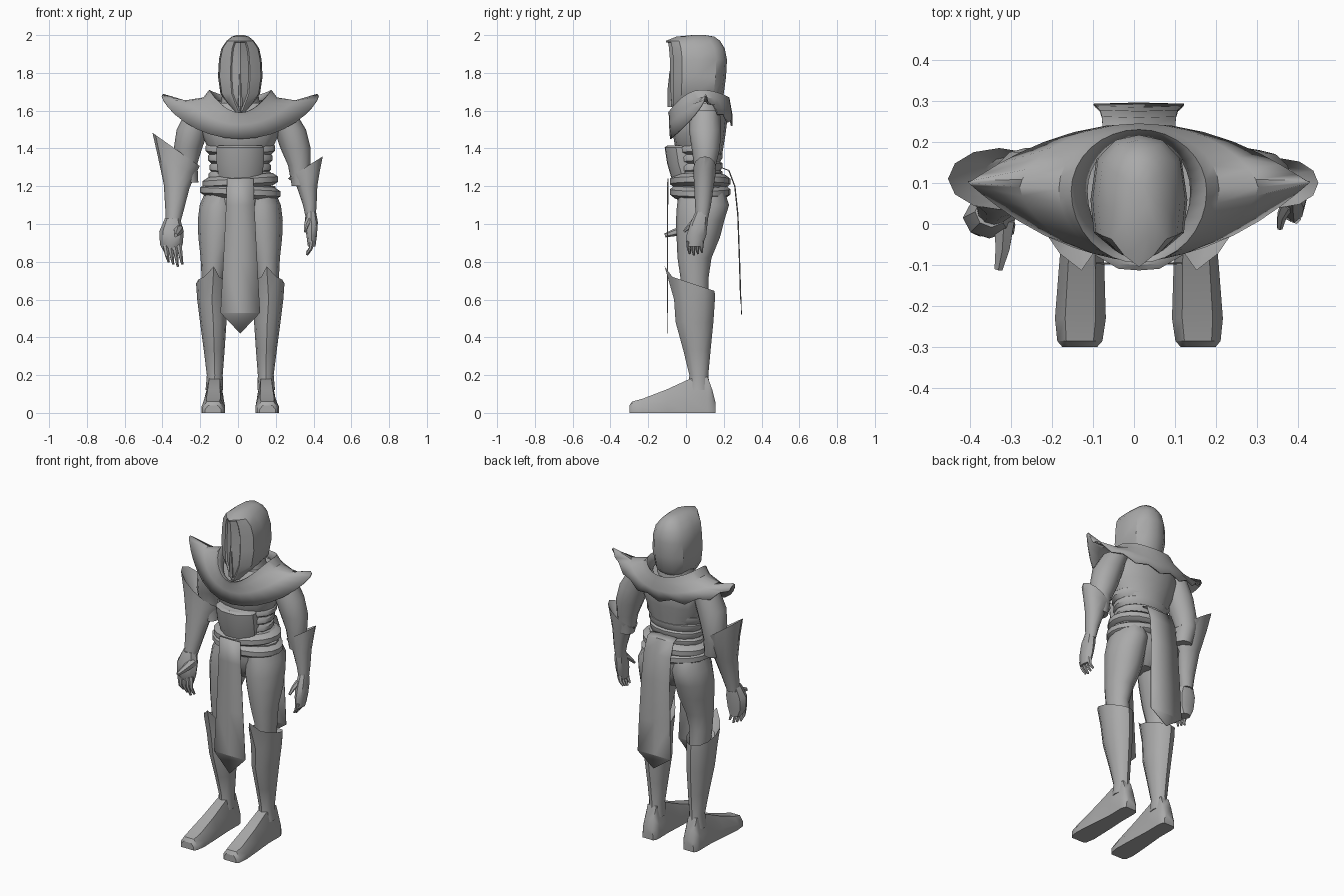
import bpy, bmesh
from math import cos, sin, pi, radians
from mathutils import Vector

if "Cube" in bpy.data.objects:
    bpy.data.objects.remove(bpy.data.objects["Cube"])

grey = bpy.data.materials.new("plain_grey")
grey.use_nodes = True
GREY = (0.4, 0.4, 0.4, 1)
grey.diffuse_color = GREY
grey.node_tree.nodes["Principled BSDF"].inputs["Base Color"].default_value = GREY
CX = 0.012  # body midline


def finish(name, bm, angle=40):
    bmesh.ops.recalc_face_normals(bm, faces=bm.faces)
    me = bpy.data.meshes.new(name)
    bm.to_mesh(me)
    bm.free()
    ob = bpy.data.objects.new(name, me)
    bpy.context.collection.objects.link(ob)
    me.materials.append(grey)
    bpy.ops.object.select_all(action="DESELECT")
    ob.select_set(True)
    bpy.context.view_layer.objects.active = ob
    bpy.ops.object.shade_smooth_by_angle(angle=radians(angle))
    return ob


def skin(rings, caps=True, closed=True):
    """Bridge rings of points into a bmesh."""
    bm = bmesh.new()
    vs = [[bm.verts.new(p) for p in r] for r in rings]
    n = len(vs[0])
    for a, b in zip(vs, vs[1:]):
        for i in range(n if closed else n - 1):
            j = (i + 1) % n
            bm.faces.new((a[i], a[j], b[j], b[i]))
    if caps:
        bm.faces.new(vs[0])
        bm.faces.new(vs[-1])
    return bm


def ring(x, y, z, rx, ry, tx=0, ty=0, n=12):
    """Level ellipse, tilted by tx along x and ty along y."""
    return [(x + rx * cos(a), y + ry * sin(a), z + tx * cos(a) + ty * sin(a))
            for a in (2 * pi * i / n for i in range(n))]


def tube(name, rings, n=12, caps=True, angle=40):
    return finish(name, skin([ring(*r, n=n) for r in rings], caps), angle)


def finger(name, points, r):
    """Tapered digit through a few points, square in section."""
    pts = [Vector(p) for p in points]
    rings = []
    for i, p in enumerate(pts):
        d = (pts[min(i + 1, len(pts) - 1)] - pts[max(i - 1, 0)]).normalized()
        u = d.cross(Vector((1, 0.2, 0.1))).normalized()
        v = d.cross(u)
        s = r * (1 - 0.6 * i / (len(pts) - 1))
        rings.append([p + s * (u * cos(k * pi / 3) + v * sin(k * pi / 3)) for k in range(6)])
    return finish(name, skin(rings))


# Hood with a pointed brow and an inset face opening
half = [(0, 0), (.5, .1), (.93, .24), (1, .5), (.88, .82), (.5, .96), (0, 1)]
section = half + [(-x, t) for x, t in half[-2:0:-1]]
rows = [(1.59, .025, -.08, .08), (1.64, .07, -.09, .16), (1.69, .105, -.095, .2),
        (1.78, .118, -.095, .212), (1.87, .113, -.095, .217), (1.93, .1, -.1, .205),
        (1.97, .072, -.105, .18), (1.992, .045, -.05, .15), (2.0, .02, .03, .1)]
bm = skin([[(CX + w * x, f + (b - f) * t, z) for x, t in section] for z, w, f, b in rows])
opening = [f for f in bm.faces if f.calc_center_median().y < -.055
           and f.calc_center_median().z < 1.96 and abs(f.calc_center_median().x - CX) < .06]
bmesh.ops.recalc_face_normals(bm, faces=bm.faces)
bmesh.ops.inset_region(bm, faces=opening, thickness=.008, depth=0)
bmesh.ops.inset_region(bm, faces=opening, thickness=.003, depth=-.01)
finish("hood", bm, 35)
finger("nose_guard", [(CX, -.085, 1.62), (CX, -.088, 1.72), (CX, -.082, 1.81)], .013)

# Neck and mantle, swept from the collar crest to the pointed shoulder tips
tube("neck", [(CX, .07, 1.5, .13, .12), (CX, .08, 1.6, .11, .11), (CX, .08, 1.72, .09, .09)])
N = 32
inner, crest, fold, mid, edge = [], [], [], [], []
for i in range(N):
    a = 2 * pi * i / N
    c, s = cos(a), sin(a)
    s2, back = s * s, s > 0
    inner.append((CX + .125 * c, .08 + (.13 if back else .16) * s, 1.66 - (.02 if back else .07) * s2))
    crest.append((CX + .165 * c, .08 + (.15 if back else .175) * s, 1.71 - (.04 if back else .12) * s2))
    fold.append((CX + .195 * c, .085 + (.15 if back else .175) * s, 1.67 - (.03 if back else .1) * s2))
    mid.append((CX + .29 * c, .09 + (.155 if back else .18) * s * abs(s) ** .3,
                1.655 - (.07 if back else .13) * s2))
    jag = .025 * (i % 2) if back else 0
    edge.append((CX + .415 * c, .1 + (.145 if back else .185) * s * abs(s),
                 1.68 - (.16 if back else .23) * abs(s) ** 1.4 + jag))
mantle = finish("mantle", skin([inner, crest, fold, mid, edge], caps=False), 35)
mantle.modifiers.new("thickness", "SOLIDIFY").thickness = .008

# Torso with wrapped bands
tube("chest", [(CX, .08, 1.36, .15, .11), (CX, .07, 1.42, .18, .13), (CX, .07, 1.48, .205, .14),
               (CX, .08, 1.56, .23, .14), (CX, .09, 1.64, .17, .11)], 16)
for i, (z, w) in enumerate([(1.4, .185), (1.35, .17), (1.3, .163), (1.255, .168)]):
    tube("waist_band_%d" % i, [(CX, .07, z - .032, w - .02, .105), (CX, .07, z - .012, w, .122, 0, .01),
                              (CX, .07, z + .012, w, .124, 0, .01), (CX, .07, z + .032, w - .02, .108)], 16)

# Belly plate, bowed around the front
plate = []
for z, y, w in [(1.235, -.075, .112), (1.32, -.1, .125), (1.405, -.113, .125), (1.415, -.1, .115)]:
    plate.append([(CX + w * u, y + .06 * abs(u) ** 3, z) for u in (-1, -.85, -.4, 0, .4, .85, 1)]
                 + [(CX + w, .05, z), (CX - w, .05, z)])
finish("belly_plate", skin(plate), 35)

# Two rolled belts
for i, (z, w, t) in enumerate([(1.225, .2, .012), (1.17, .212, -.01)]):
    tube("belt_%d" % i, [(CX, .075, z - .034, w - .03, .135, t), (CX, .075, z - .014, w, .16, t),
                        (CX, .075, z + .014, w, .16, t), (CX, .075, z + .034, w - .03, .135, t)], 20)

# Front and back hanging cloths
def cloth(name, rows, tip):
    bm = skin([[(CX - w, y, z), (CX, y - .003, z), (CX + w, y, z)] for z, y, w in rows],
              caps=False, closed=False)
    bm.verts.ensure_lookup_table()
    last = bm.verts[-3:]
    bm.faces.new(list(last) + [bm.verts.new((CX, tip[0], tip[1]))])
    finish(name, bm).modifiers.new("thickness", "SOLIDIFY").thickness = .004

cloth("front_cloth", [(1.24, -.096, .07), (1.1, -.098, .075), (.8, -.098, .09), (.53, -.098, .105)], (-.098, .42))
cloth("back_cloth", [(1.3, .19, .085), (1.285, .23, .088), (1.2, .262, .09), (1.05, .278, .095),
                     (.8, .287, .105), (.6, .293, .11)], (.296, .52))

# Pelvis
tube("pelvis", [(CX, .08, .97, .05, .06), (CX, .08, 1.03, .15, .11),
                (CX, .085, 1.1, .195, .13), (CX, .08, 1.2, .185, .13)], 16)

# Legs, boots and feet
for side, s in (("right", -1), ("left", 1)):
    X = lambda d: CX + s * d
    tube(side + "_thigh", [(X(.14), .05, .6, .055, .07), (X(.145), .045, .72, .06, .075),
                           (X(.135), .045, .82, .075, .09), (X(.125), .065, .93, .097, .115),
                           (X(.118), .075, 1.02, .107, .128), (X(.115), .09, 1.1, .1, .138),
                           (X(.1), .085, 1.17, .085, .12)])
    boot = [ring(X(.137), .068, .12, .047, .06), ring(X(.135), .068, .2, .042, .05),
            ring(X(.138), .058, .33, .055, .072), ring(X(.143), .045, .48, .07, .1),
            ring(X(.15), .045, .6, .078, .108)]
    lip = ring(X(.152), .032, .685, .082, .12, 0, -.04)
    lip[9] = (X(.14), -.113, .775)   # knee point
    hollow = ring(X(.15), .04, .64, .06, .085, 0, -.03)
    finish(side + "_boot", skin(boot + [lip, hollow]), 35)
    foot = []
    for y, w, h in [(.155, .035, .06), (.14, .045, .12), (.115, .048, .19), (.02, .047, .18),
                    (-.1, .055, .125), (-.23, .062, .075), (-.285, .055, .06), (-.3, .042, .04)]:
        x = X(.137 + .08 * max(0, -y) * .3)
        foot.append([(x - w, y, 0), (x + w, y, 0), (x + w, y, h * .45), (x + w * .6, y, h),
                     (x - w * .6, y, h), (x - w, y, h * .45)])
    finish(side + "_foot", skin(foot), 35)

# Right arm: elbow held back, hand forward
tube("right_upper_arm", [(-.26, .11, 1.22, .05, .05), (-.275, .12, 1.32, .06, .06),
                         (-.265, .11, 1.4, .075, .075), (-.24, .1, 1.5, .085, .085),
                         (-.2, .1, 1.6, .075, .08)])
tube("right_gauntlet", [(-.345, .035, 1.0, .038, .04), (-.335, .05, 1.08, .05, .045),
                        (-.325, .075, 1.2, .068, .058, -.01), (-.325, .1, 1.31, .1, .07, -.05),
                        (-.328, .11, 1.395, .125, .075, -.088), (-.3, .11, 1.3, .07, .055, -.04)], angle=35)
tube("right_hand", [(-.35, .02, .84, .035, .03), (-.353, .01, .89, .06, .045),
                    (-.352, .015, .96, .065, .05), (-.347, .03, 1.03, .04, .038)], 8)
for i in range(4):
    x = -.385 + .024 * i
    finger("right_finger_%d" % i, [(x, -.01, .89), (x + .01, -.02, .83), (x + .018, 0, .775 + .012 * abs(i - 2))], .016)
finger("right_thumb", [(-.315, .01, .97), (-.32, -.06, .955), (-.33, -.11, .94)], .028)

# Left arm: hanging straighter
tube("left_upper_arm", [(.33, .1, 1.2, .045, .045), (.325, .1, 1.31, .06, .058),
                        (.305, .105, 1.4, .08, .075), (.275, .1, 1.5, .085, .085),
                        (.225, .1, 1.6, .075, .08)])
tube("left_gauntlet", [(.385, .085, 1.03, .026, .032), (.38, .09, 1.1, .036, .042),
                       (.365, .095, 1.2, .055, .052), (.36, .098, 1.26, .075, .058, .03),
                       (.357, .1, 1.3, .092, .06, .058), (.345, .1, 1.25, .055, .045, .03)], angle=35)
tube("left_hand", [(.39, .045, .88, .02, .04), (.39, .055, .94, .028, .052),
                   (.388, .07, 1.01, .035, .045), (.386, .085, 1.07, .026, .032)], 8)
for i in range(4):
    y = .015 + .022 * i
    finger("left_finger_%d" % i, [(.393, y, .91), (.385, y, .87), (.365, y + .005, .835 + .008 * abs(i - 1))], .015)
finger("left_thumb", [(.375, .05, 1.02), (.36, .02, .99), (.355, -.01, .96)], .018)
